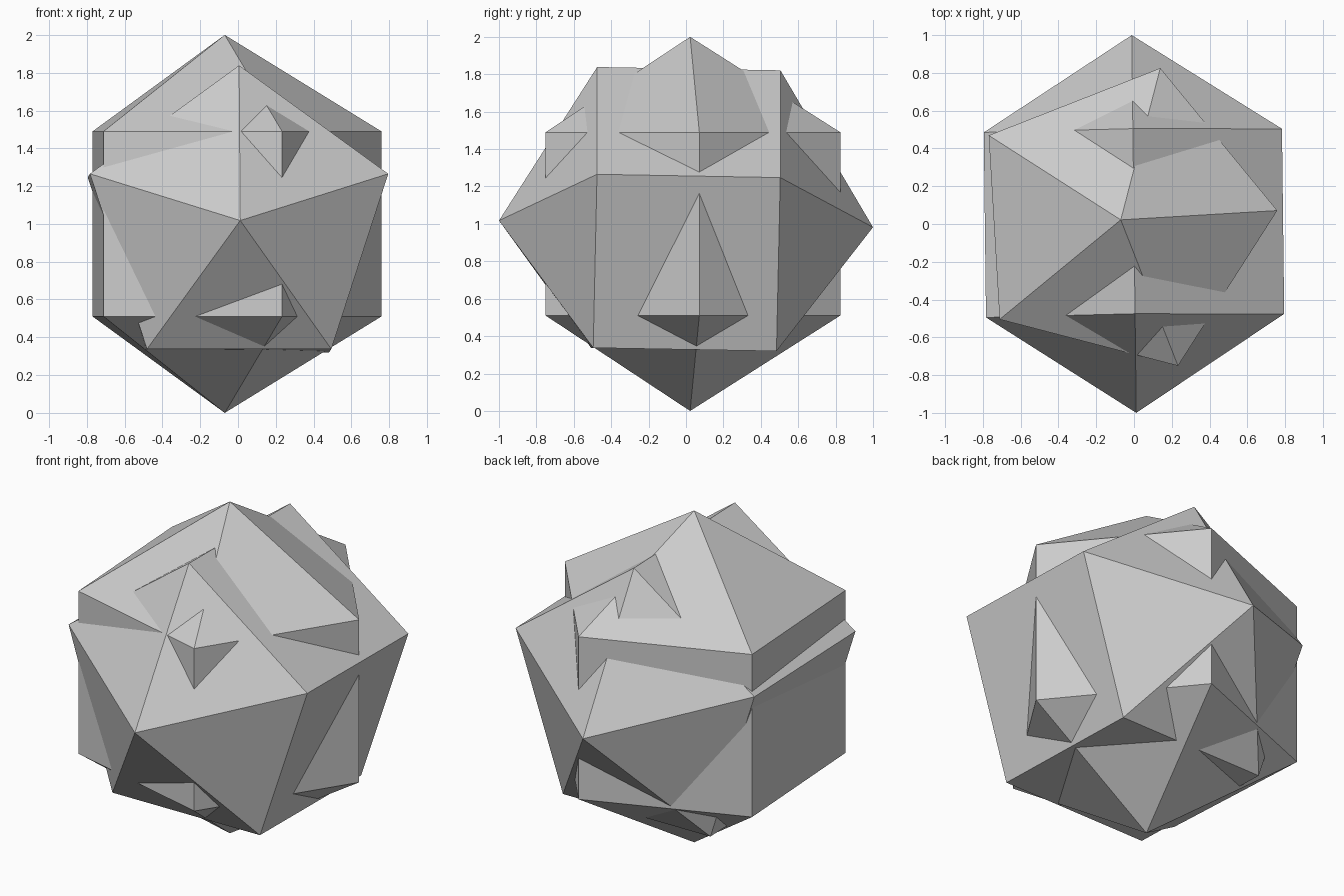
import bpy, bmesh, math
from mathutils import Euler

cube = bpy.data.objects.get("Cube")
if cube:
    bpy.data.objects.remove(cube, do_unlink=True)

grey = bpy.data.materials.new("plain_grey")
grey.use_nodes = True
GREY = (0.6, 0.6, 0.6, 1)
grey.diffuse_color = GREY
grey.node_tree.nodes["Principled BSDF"].inputs["Base Color"].default_value = GREY

SIDES, RADIUS, HALF, TIP = 5, 0.83, 0.49, 1.0


def faceted_gem(name, location, rotation, start):
    """Five-sided prism with a pointed cap at each end, along local z."""
    bm = bmesh.new()
    angles = [start + i * math.tau / SIDES for i in range(SIDES)]
    low, high = [[bm.verts.new((RADIUS * math.cos(a), RADIUS * math.sin(a), z))
                  for a in angles] for z in (-HALF, HALF)]
    bottom, top = bm.verts.new((0, 0, -TIP)), bm.verts.new((0, 0, TIP))
    for i in range(SIDES):
        j = (i + 1) % SIDES
        bm.faces.new((low[i], low[j], high[j], high[i]))
        bm.faces.new((high[i], high[j], top))
        bm.faces.new((low[j], low[i], bottom))
    mesh = bpy.data.meshes.new(name)
    bm.to_mesh(mesh)
    bm.free()
    mesh.materials.append(grey)
    obj = bpy.data.objects.new(name, mesh)
    obj.location = location
    obj.rotation_euler = Euler(rotation)
    bpy.context.collection.objects.link(obj)
    return obj


# Upright gem, tips at top and bottom
faceted_gem("upright_gem", (-0.07, 0.022, 1), (0, 0, 0), math.radians(3.4))

# Lying gem, tips at front and back, one ridge on top
faceted_gem("lying_gem", (0, 0, 1),
            (math.pi / 2 - 0.018, 0, 0.012), math.pi / 2)
